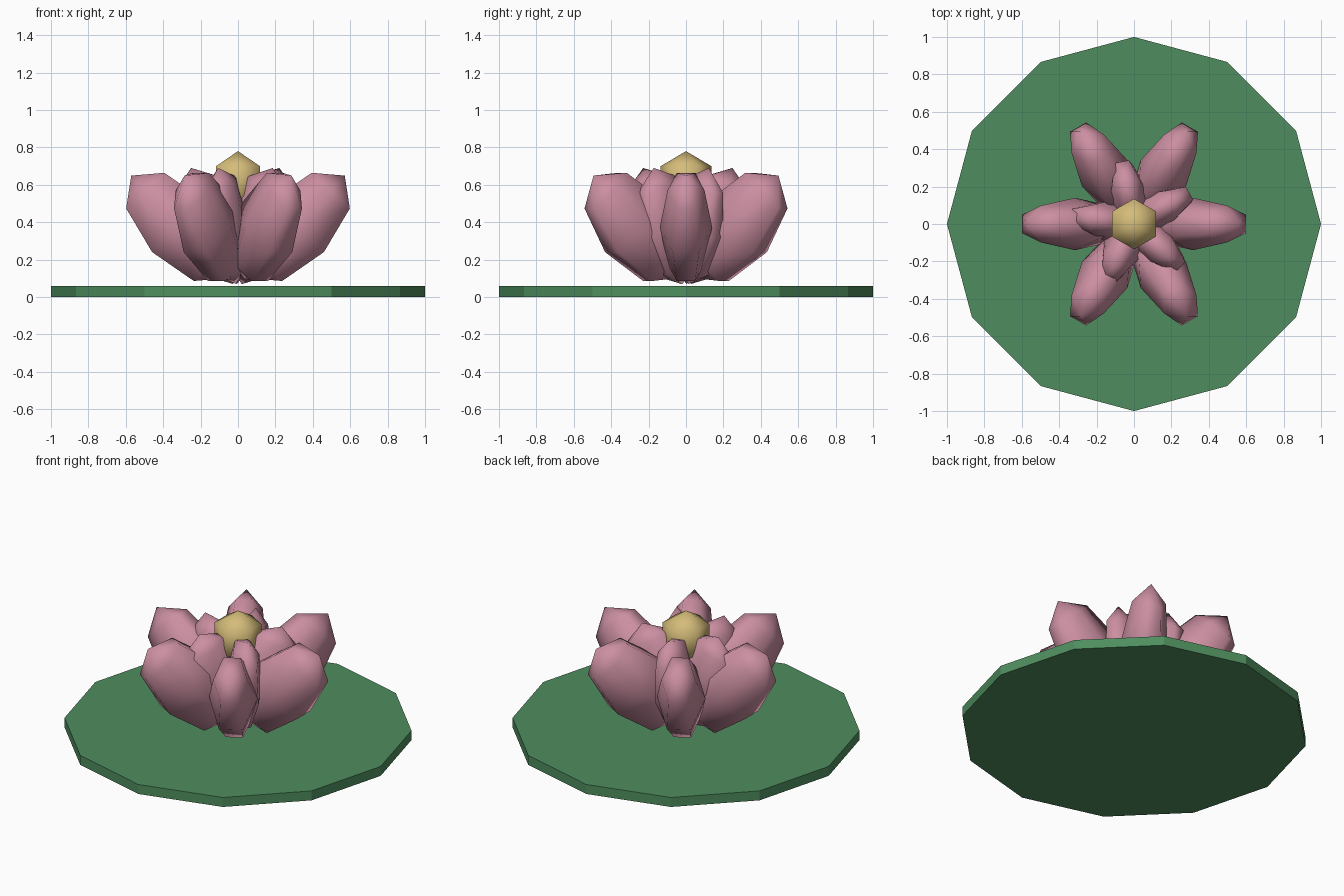
import bpy, bmesh, math
from mathutils import Matrix, Vector

if "Cube" in bpy.data.objects:
    bpy.data.objects.remove(bpy.data.objects["Cube"])


def material(name, rgb):
    m = bpy.data.materials.new(name)
    m.diffuse_color = (*rgb, 1)
    m.use_nodes = True
    m.node_tree.nodes["Principled BSDF"].inputs["Base Color"].default_value = m.diffuse_color
    return m


GREEN = material("leaf green", (0.078, 0.27, 0.112))
PINK = material("petal pink", (0.60, 0.275, 0.36))
YELLOW = material("centre yellow", (0.66, 0.50, 0.19))


def finish(bm, name, mat, smooth):
    bmesh.ops.recalc_face_normals(bm, faces=bm.faces)
    for f in bm.faces:
        f.smooth = smooth
    me = bpy.data.meshes.new(name)
    bm.to_mesh(me)
    bm.free()
    me.materials.append(mat)
    ob = bpy.data.objects.new(name, me)
    bpy.context.collection.objects.link(ob)
    return ob


def ellipsoid(name, mat, rings, matrix, sides=6):
    """Low-poly ball with poles on z and a corner on +y, placed by matrix."""
    bm = bmesh.new()
    top, bottom = bm.verts.new((0, 0, 1)), bm.verts.new((0, 0, -1))
    rows = []
    for i in range(1, rings):
        p = math.pi * i / rings
        rows.append([bm.verts.new((math.sin(p) * math.sin(math.tau * k / sides),
                                   math.sin(p) * math.cos(math.tau * k / sides),
                                   math.cos(p))) for k in range(sides)])
    for k in range(sides):
        n = (k + 1) % sides
        bm.faces.new((top, rows[0][k], rows[0][n]))
        bm.faces.new((bottom, rows[-1][n], rows[-1][k]))
        for a, b in zip(rows, rows[1:]):
            bm.faces.new((a[k], b[k], b[n], a[n]))
    bm.transform(matrix)
    return finish(bm, name, mat, True)


def petal_ring(name, count, start, radius, height, tilt, size):
    for i in range(count):
        m = (Matrix.Rotation(math.radians(start) + math.tau * i / count, 4, 'Z')
             @ Matrix.Translation((radius, 0, height))
             @ Matrix.Rotation(math.radians(tilt), 4, 'Y')
             @ Matrix.Diagonal((*size, 1)))
        ellipsoid(f"{name}_{i + 1}", PINK, 4, m)


# Floating leaf: twelve-sided disc
bm = bmesh.new()
ring = [bm.verts.new((math.sin(math.tau * k / 12), math.cos(math.tau * k / 12), 0))
        for k in range(12)]
base = bm.faces.new(ring)
ext = bmesh.ops.extrude_face_region(bm, geom=[base], use_keep_orig=True)
bmesh.ops.translate(bm, vec=Vector((0, 0, 0.06)),
                    verts=[v for v in ext["geom"] if isinstance(v, bmesh.types.BMVert)])
finish(bm, "lily_pad", GREEN, False)

# Two rings of petals (size = thickness, width, length)
petal_ring("outer_petal", 6, 0, 0.315, 0.375, 43, (0.228, 0.14, 0.375))
petal_ring("inner_petal", 5, 29, 0.14, 0.38, 20, (0.208, 0.11, 0.33))

# Yellow heart of the flower
ellipsoid("flower_centre", YELLOW, 3,
          Matrix.Translation((0, 0, 0.62)) @ Matrix.Diagonal((0.156, 0.156, 0.16, 1)))
